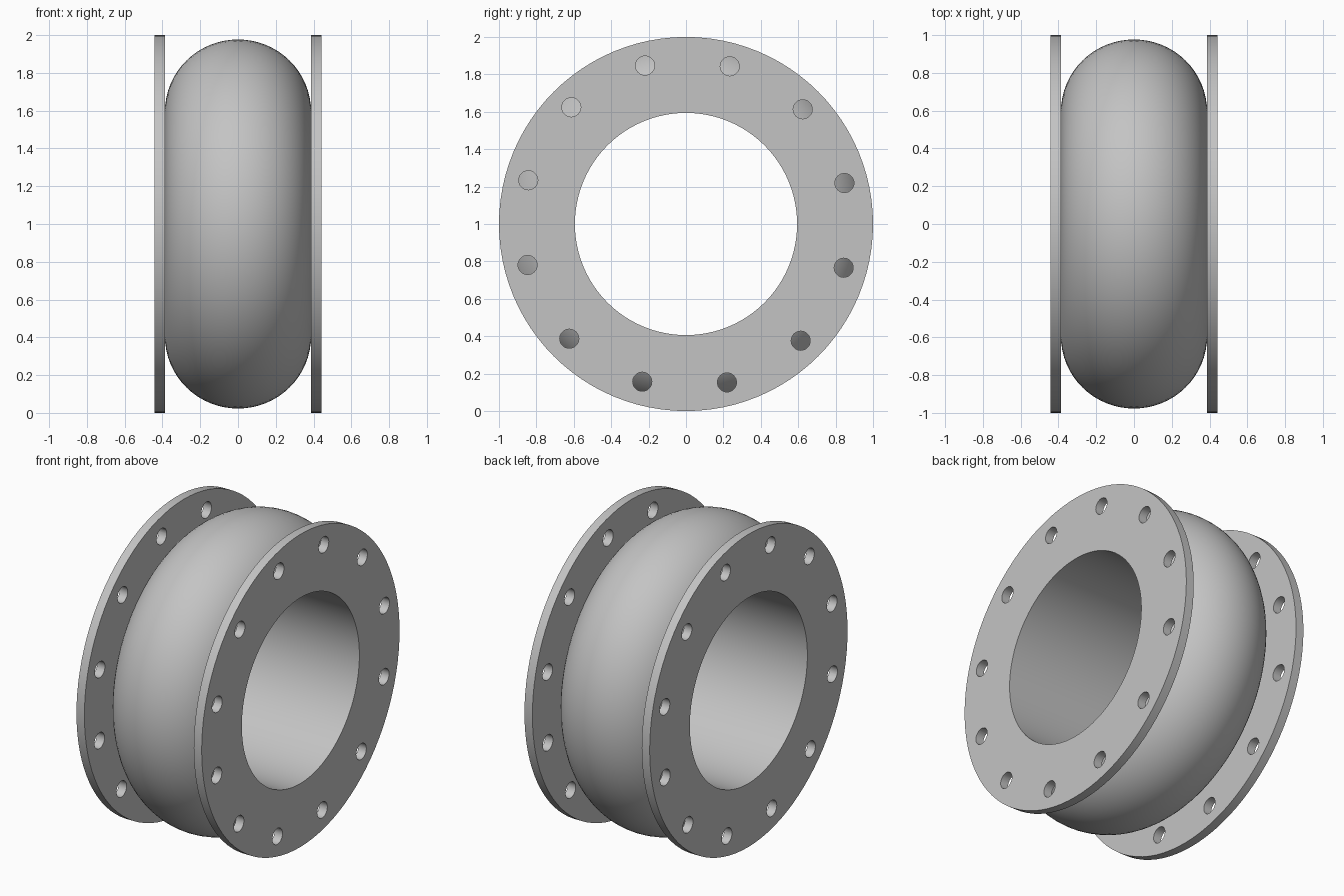
import bpy
import bmesh
from math import sin, cos, pi, radians
from mathutils import Matrix, Vector

if "Cube" in bpy.data.objects:
    bpy.data.objects.remove(bpy.data.objects["Cube"])

SEGMENTS = 96
BORE = 0.594          # radius of the central opening
INNER, OUTER = 0.387, 0.443   # flange faces along the axis

grey = bpy.data.materials.new("light_grey")
grey.use_nodes = True
colour = (0.55, 0.55, 0.55, 1)
grey.diffuse_color = colour
grey.node_tree.nodes["Principled BSDF"].inputs["Base Color"].default_value = colour


def finish(name, bm):
    """Turn a bmesh into a named object standing on the ground."""
    bmesh.ops.recalc_face_normals(bm, faces=bm.faces)
    mesh = bpy.data.meshes.new(name)
    bm.to_mesh(mesh)
    bm.free()
    mesh.materials.append(grey)
    obj = bpy.data.objects.new(name, mesh)
    bpy.context.collection.objects.link(obj)
    obj.location.z = 1
    return obj


def revolve(name, profile):
    """Spin a closed (x, radius) profile around the x axis."""
    bm = bmesh.new()
    verts = [bm.verts.new((x, 0, r)) for x, r in profile]
    edges = [bm.edges.new((v, verts[i - 1])) for i, v in enumerate(verts)]
    bmesh.ops.spin(bm, geom=verts + edges, cent=(0, 0, 0), axis=(1, 0, 0),
                   angle=2 * pi, steps=SEGMENTS, use_merge=True)
    bmesh.ops.remove_doubles(bm, verts=bm.verts, dist=0.0001)
    return finish(name, bm)


# Bulging sleeve: half-round outside, straight bore inside
steps = 32
arc = [(-INNER * cos(pi * i / steps), BORE + 0.383 * sin(pi * i / steps))
       for i in range(steps + 1)]
parts = [revolve("bellows_body", arc)]

# Ring of bolt-hole cutters passing through both flanges
bm = bmesh.new()
for i in range(12):
    a = radians(14.5 + 30 * i)
    place = Matrix.Translation(Vector((0, 0.875 * cos(a), 0.875 * sin(a))))
    bmesh.ops.create_cone(bm, cap_ends=True, segments=32, radius1=0.051,
                          radius2=0.051, depth=1.2,
                          matrix=place @ Matrix.Rotation(pi / 2, 4, "Y"))
cutter = finish("bolt_hole_cutter", bm)
cutter.hide_render = True
cutter.display_type = "WIRE"

# Flat end flanges, drilled
for side, name in ((1, "left_flange"), (-1, "right_flange")):
    flange = revolve(name, [(side * INNER, BORE), (side * OUTER, BORE),
                            (side * OUTER, 1), (side * INNER, 1)])
    drill = flange.modifiers.new("bolt_holes", "BOOLEAN")
    drill.operation = "DIFFERENCE"
    drill.solver = "EXACT"
    drill.object = cutter
    parts.append(flange)

# Bake the holes in, then drop the cutter
bpy.context.view_layer.update()
graph = bpy.context.evaluated_depsgraph_get()
for flange in parts[1:]:
    drilled = bpy.data.meshes.new_from_object(flange.evaluated_get(graph))
    flange.modifiers.clear()
    flange.data = drilled
bpy.data.objects.remove(cutter)

# Smooth round surfaces, crisp rims
bpy.ops.object.select_all(action="DESELECT")
for obj in parts:
    obj.select_set(True)
bpy.context.view_layer.objects.active = parts[0]
bpy.ops.object.shade_smooth_by_angle(angle=radians(30))
